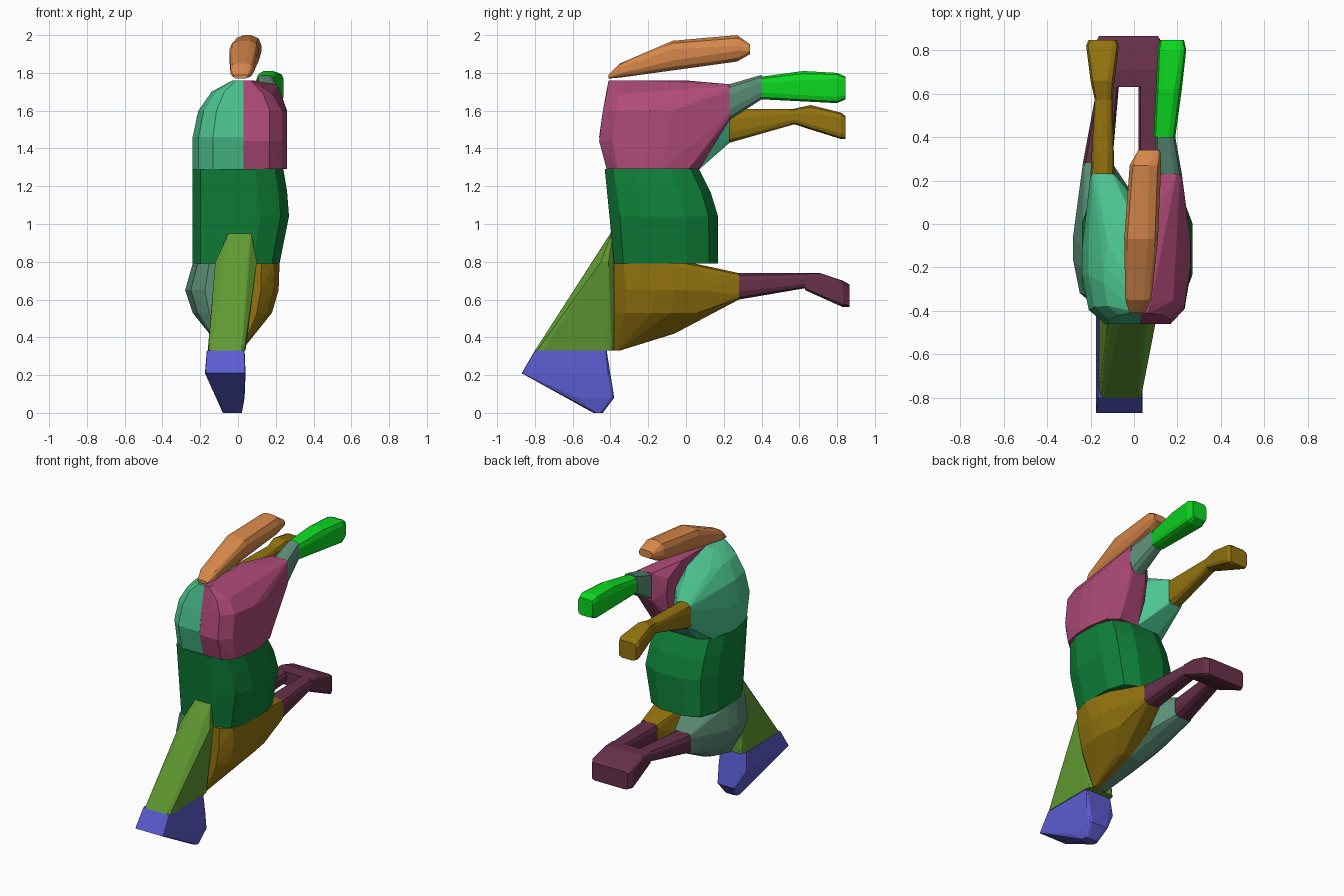
import bpy
import bmesh
from math import sin, cos, pi

cube = bpy.data.objects.get("Cube")
if cube:
    bpy.data.objects.remove(cube, do_unlink=True)


def linear(c):
    return c / 12.92 if c <= 0.04045 else ((c + 0.055) / 1.055) ** 2.4


def material(name, code):
    rgb = [linear(v / 255) for v in bytes.fromhex(code)]
    mat = bpy.data.materials.new(name)
    mat.use_nodes = True
    mat.diffuse_color = (*rgb, 1)
    mat.node_tree.nodes["Principled BSDF"].inputs["Base Color"].default_value = (*rgb, 1)
    return mat


orange = material("orange", "d6874a")
mint = material("mint", "4cc490")
pink = material("pink", "ae4a78")
sage = material("sage", "5c8f78")
bright_green = material("bright green", "0cd820")
gold = material("gold", "94740f")
dark_green = material("dark green", "0f8038")
olive = material("olive", "609a32")
maroon = material("maroon", "663049")
blue = material("blue", "5c5cd2")


def ring(x, y, z, low=0.3, high=0.3):
    """Rounded rectangle across the one axis given as a single number."""
    axes = [x, y, z]
    flat = next(i for i, a in enumerate(axes) if not isinstance(a, tuple))
    u, v = [i for i in range(3) if i != flat]
    (u0, u1), (v0, v1) = axes[u], axes[v]
    points = []
    for edge, su, cut in ((u0, 1, low), (u1, -1, high)):
        for corner, sv in ((v0, 1), (v1, -1)):
            for t in (0, pi / 4, pi / 2):
                p = [axes[flat]] * 3
                p[u] = edge + su * cut * (u1 - u0) * (1 - cos(t))
                p[v] = corner + sv * cut * (v1 - v0) * (1 - sin(t))
                points.append(p)
    return points


def hull(name, mat, *rings):
    """Faceted convex solid wrapped around a set of rings."""
    bm = bmesh.new()
    for points in rings:
        for p in points:
            bm.verts.new(p)
    bmesh.ops.remove_doubles(bm, verts=bm.verts[:], dist=0.002)
    bmesh.ops.convex_hull(bm, input=bm.verts[:])
    bmesh.ops.delete(bm, geom=[v for v in bm.verts if not v.link_faces], context="VERTS")
    bmesh.ops.dissolve_limit(bm, angle_limit=0.03, verts=bm.verts[:], edges=bm.edges[:])
    bmesh.ops.recalc_face_normals(bm, faces=bm.faces[:])
    mesh = bpy.data.meshes.new(name)
    bm.to_mesh(mesh)
    bm.free()
    mesh.materials.append(mat)
    obj = bpy.data.objects.new(name, mesh)
    bpy.context.collection.objects.link(obj)


# Trunk
hull("torso", dark_green,
     ring(x=(-.24, .22), y=(-.38, .17), z=.79),
     ring(x=(-.24, .27), y=(-.40, .17), z=1.04),
     ring(x=(-.24, .26), y=(-.41, .13), z=1.17),
     ring(x=(-.24, .24), y=(-.43, .07), z=1.29))

# Upper body halves, flat where they meet
hull("left_upper_body", pink,
     ring(x=(.03, .26), y=(-.42, .07), z=1.29, low=0, high=.4),
     ring(x=(.03, .26), y=(-.46, .14), z=1.44, low=0, high=.4),
     ring(x=(.03, .26), y=(-.44, .17), z=1.6, low=0, high=.4),
     ring(x=(.03, .2), y=(-.42, .15), z=1.69, low=0, high=.4),
     ring(x=(.03, .08), y=(-.41, 0), z=1.76, low=0),
     ring(x=(.1, .22), y=.23, z=(1.55, 1.74), low=0, high=.2))
hull("right_upper_body", mint,
     ring(x=(-.24, .03), y=(-.42, .07), z=1.29, low=.4, high=0),
     ring(x=(-.24, .03), y=(-.46, .1), z=1.46, low=.4, high=0),
     ring(x=(-.21, .03), y=(-.44, .07), z=1.6, low=.4, high=0),
     ring(x=(-.14, .03), y=(-.42, -.05), z=1.7, low=.4, high=0),
     ring(x=(-.03, .03), y=(-.41, -.25), z=1.76, high=0),
     ring(x=(-.2, -.09), y=.23, z=(1.43, 1.6), low=.2, high=.1))

# Lower body halves: outer reach, then front-to-back depth, at each height
levels = (.79, .65, .53, .42, .33)
backs = (.05, .16, .12, -.06, -.35)
for name, mat, reach, end in (
        ("left_lower_body", gold, (.22, .215, .18, .08, .02), (.02, .15)),
        ("right_lower_body", sage, (-.24, -.28, -.24, -.15, -.08), (-.235, -.1))):
    rings = [ring(x=end, y=.28, z=(.6, .74), low=.2, high=.2)]
    for outer, back, height in zip(reach, backs, levels):
        span = tuple(sorted((outer, -.02)))
        on_left = outer > 0
        rings.append(ring(x=span, y=(-.38, back), z=height,
                          low=0 if on_left else .4, high=.4 if on_left else 0))
    hull(name, mat, *rings)

# Rear limbs and the block joining them
hull("left_rear_limb", maroon,
     ring(x=(.02, .15), y=.28, z=(.6, .74)),
     ring(x=(.02, .12), y=.63, z=(.66, .74)))
hull("right_rear_limb", maroon,
     ring(x=(-.235, -.1), y=.28, z=(.6, .74)),
     ring(x=(-.17, -.07), y=.63, z=(.66, .74)))
hull("rear_foot", maroon,
     ring(x=(-.17, .12), y=.63, z=(.65, .74), low=.1, high=.1),
     ring(x=(-.17, .12), y=.71, z=(.62, .74), low=.1, high=.1),
     ring(x=(-.18, .13), y=.83, z=(.56, .7), low=.1, high=.1),
     ring(x=(-.16, .11), y=.865, z=(.56, .68), low=.1, high=.1))

# Upper limbs
hull("left_upper_limb", sage,
     ring(x=(.1, .22), y=.23, z=(1.55, 1.74)),
     ring(x=(.1, .19), y=.4, z=(1.66, 1.79)))
hull("left_upper_foot", bright_green,
     ring(x=(.09, .19), y=.4, z=(1.66, 1.78)),
     ring(x=(.1, .22), y=.62, z=(1.65, 1.81)),
     ring(x=(.11, .24), y=.8, z=(1.64, 1.8), low=.2, high=.2),
     ring(x=(.12, .23), y=.845, z=(1.66, 1.78), low=.2, high=.2))
hull("right_upper_limb", gold,
     ring(x=(-.2, -.09), y=.23, z=(1.43, 1.61)),
     ring(x=(-.18, -.1), y=.58, z=(1.53, 1.61)))
hull("right_upper_foot", gold,
     ring(x=(-.18, -.1), y=.57, z=(1.53, 1.61)),
     ring(x=(-.2, -.09), y=.66, z=(1.5, 1.63)),
     ring(x=(-.22, -.07), y=.82, z=(1.45, 1.59), low=.2, high=.2),
     ring(x=(-.21, -.08), y=.845, z=(1.45, 1.57), low=.2, high=.2))

# Crest lying over the top
hull("crest", orange,
     ring(x=(-.02, .05), y=-.41, z=(1.77, 1.79)),
     ring(x=(-.04, .08), y=-.35, z=(1.775, 1.85)),
     ring(x=(-.045, .11), y=-.07, z=(1.82, 1.97)),
     ring(x=(-.02, .125), y=.27, z=(1.86, 2), low=.35, high=.4),
     ring(x=(.02, .12), y=.34, z=(1.9, 1.95)))

# Neck and head
hull("neck", olive,
     ring(x=(-.05, .07), y=(-.4, -.38), z=.95),
     ring(x=(-.12, .1), y=(-.48, -.38), z=.8),
     ring(x=(-.16, .04), y=(-.8, -.38), z=.33, low=.1, high=.1))
hull("head", blue,
     ring(x=(-.165, .035), y=(-.8, -.42), z=.33, low=.04, high=.04),
     ring(x=(-.175, .04), y=(-.87, -.41), z=.21, low=.02, high=.02),
     ring(x=(-.11, .035), y=(-.6, -.38), z=.08, low=.1, high=.1),
     ring(x=(-.08, .02), y=(-.49, -.44), z=0))
